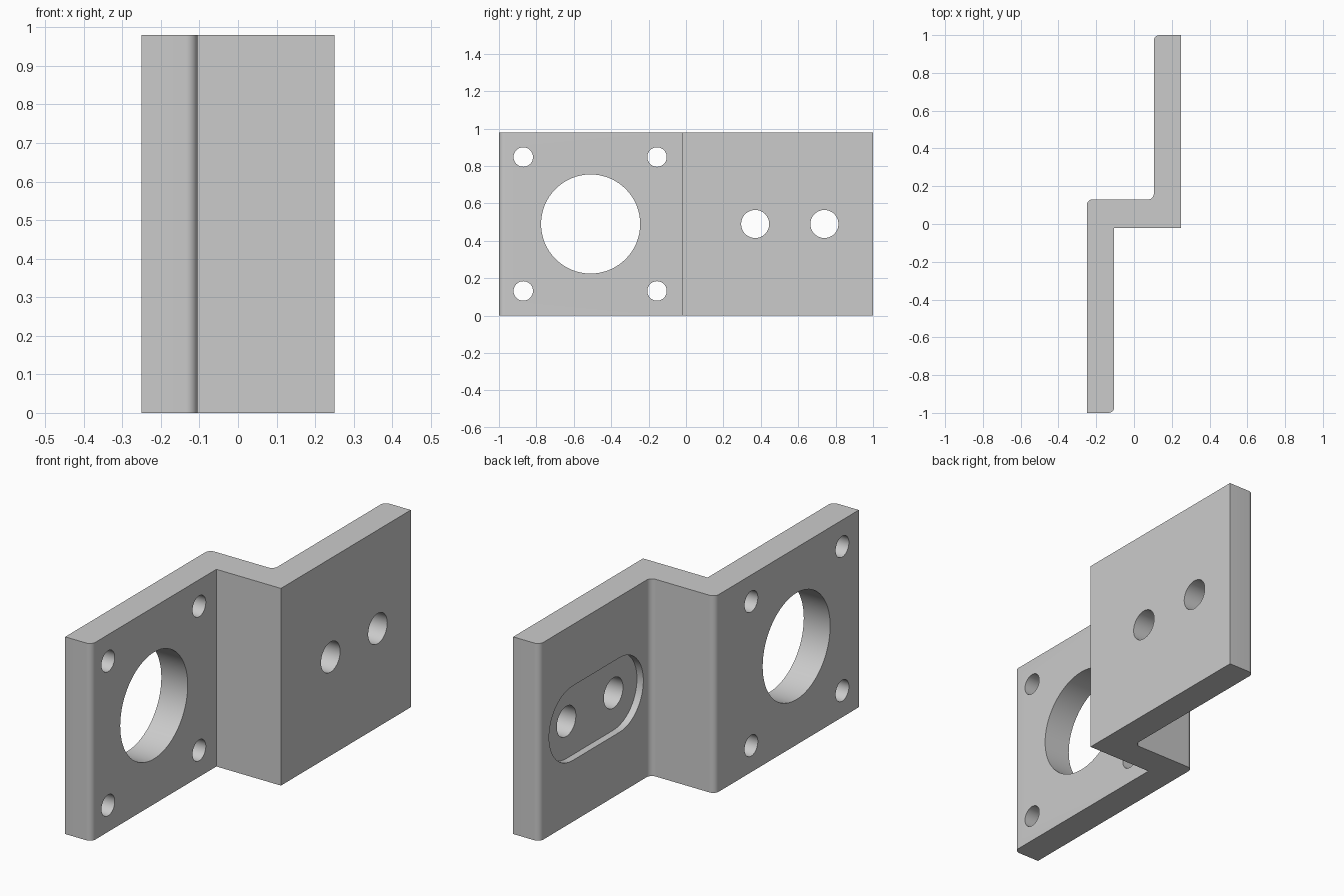
import bpy, bmesh, math
from mathutils import Vector

HEIGHT = 0.98
MID = HEIGHT / 2
FILLET = 0.03

cube = bpy.data.objects.get("Cube")
if cube:
    bpy.data.objects.remove(cube, do_unlink=True)

grey = bpy.data.materials.new("plain grey")
grey.use_nodes = True
colour = (0.6, 0.6, 0.6, 1)
grey.diffuse_color = colour
grey.node_tree.nodes["Principled BSDF"].inputs["Base Color"].default_value = colour


def extrude(name, points, offset):
    """Closed prism from a flat outline swept along an offset."""
    bm = bmesh.new()
    face = bm.faces.new([bm.verts.new(p) for p in points])
    swept = bmesh.ops.extrude_face_region(bm, geom=[face])["geom"]
    moved = [v for v in swept if isinstance(v, bmesh.types.BMVert)]
    bmesh.ops.translate(bm, verts=moved, vec=offset)
    bmesh.ops.recalc_face_normals(bm, faces=bm.faces)
    mesh = bpy.data.meshes.new(name)
    bm.to_mesh(mesh)
    bm.free()
    mesh.materials.append(grey)
    obj = bpy.data.objects.new(name, mesh)
    bpy.context.collection.objects.link(obj)
    return obj


def rounded(before, corner, after, radius, steps=8):
    """Arc replacing a right-angled corner."""
    a = (before - corner).normalized()
    b = (after - corner).normalized()
    arc = []
    for i in range(steps + 1):
        t = math.pi / 2 * i / steps
        arc.append(corner + radius * (a * (1 - math.sin(t)) + b * (1 - math.cos(t))))
    return arc


def slot(name, x, depth, y0, y1, z, radius, steps=32):
    """Cutter along x: a cylinder when y0 equals y1, otherwise a rounded slot."""
    points = []
    for y, start in ((y1, -math.pi / 2), (y0, math.pi / 2)):
        last = steps if y0 == y1 else steps + 1
        for i in range(last):
            t = start + math.pi * i / steps
            points.append((x, y + radius * math.cos(t), z + radius * math.sin(t)))
    return extrude(name, points, (depth, 0, 0))


# Stepped bracket outline: x, y, whether the corner is rounded
outline = [
    (-0.25, -1, False), (-0.105, -1, True), (-0.105, -0.02, False),
    (0.25, -0.02, False), (0.25, 1, False), (0.105, 1, True),
    (0.105, 0.13, True), (-0.25, 0.13, True),
]
corners = [Vector((x, y, 0)) for x, y, _ in outline]
profile = []
for i, (_, _, soft) in enumerate(outline):
    here = corners[i]
    if soft:
        profile += rounded(corners[i - 1], here, corners[(i + 1) % len(corners)], FILLET)
    else:
        profile.append(here)
bracket = extrude("stepped_bracket", profile, (0, 0, HEIGHT))

# Large bore with four screw holes, two mounting holes and their recess
cutters = [slot("bore_cutter", -0.4, 0.4, -0.51, -0.51, MID, 0.265)]
for y in (-0.87, -0.155):
    for z in (MID - 0.358, MID + 0.358):
        cutters.append(slot("screw_hole_cutter", -0.4, 0.4, y, y, z, 0.052))
for y in (0.37, 0.74):
    cutters.append(slot("mounting_hole_cutter", 0, 0.4, y, y, MID, 0.075))
cutters.append(slot("recess_cutter", 0.05, 0.09, 0.37, 0.74, MID, 0.185))

for cutter in cutters:
    cutter.hide_render = True
    mod = bracket.modifiers.new(cutter.name, 'BOOLEAN')
    mod.operation = 'DIFFERENCE'
    mod.solver = 'EXACT'
    mod.object = cutter

# Apply the cuts, then drop the cutters
bpy.context.view_layer.objects.active = bracket
bracket.select_set(True)
for mod in list(bracket.modifiers):
    bpy.ops.object.modifier_apply(modifier=mod.name)
for cutter in cutters:
    bpy.data.objects.remove(cutter, do_unlink=True)
bpy.ops.object.shade_smooth_by_angle(angle=math.radians(30))
